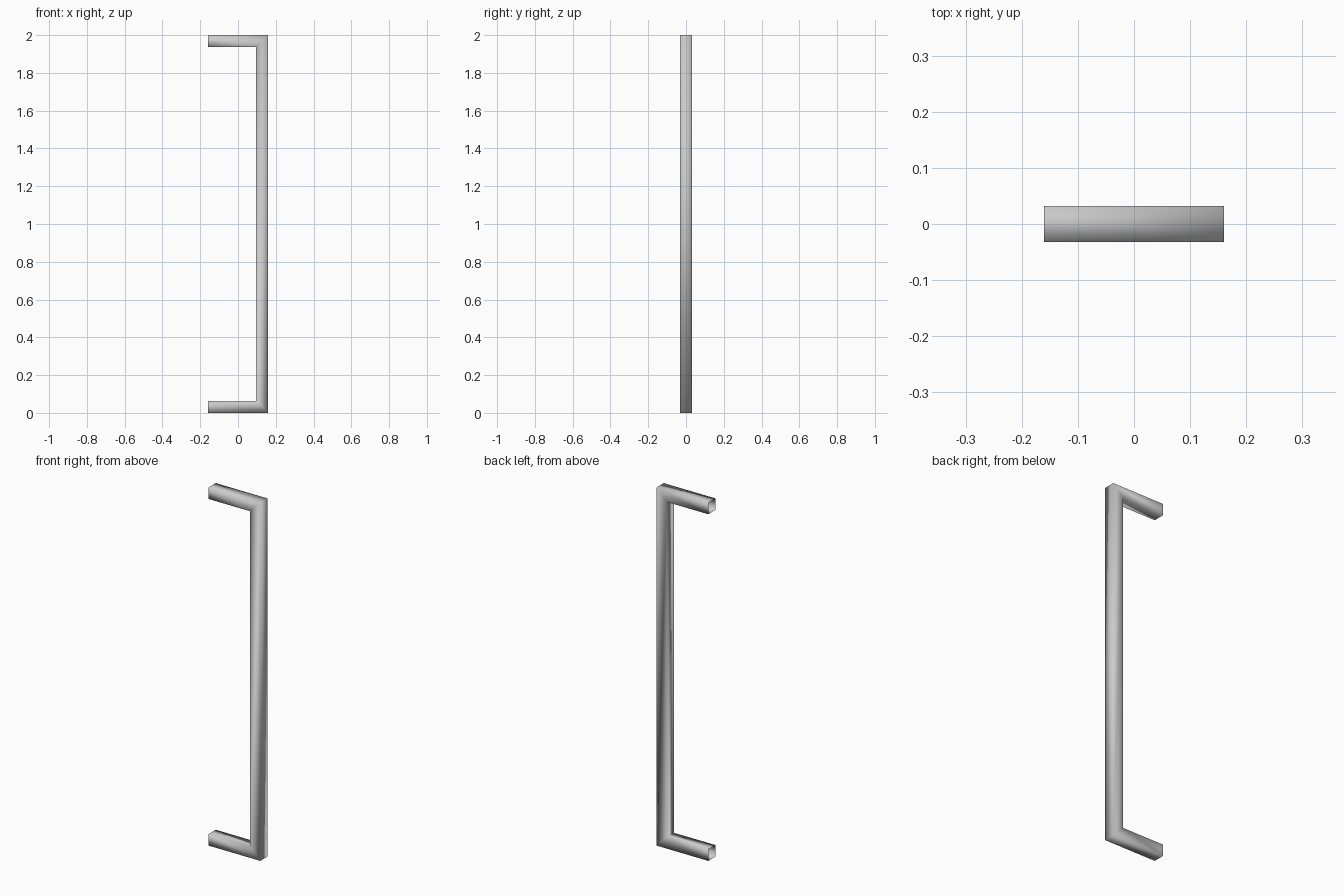
import bpy, bmesh

if "Cube" in bpy.data.objects:
    bpy.data.objects.remove(bpy.data.objects["Cube"])

W = 0.064            # bar thickness
H, X = 2.0, 0.16     # overall height, half depth

# Outer and inner outline of the mitred C-shaped path (x, z)
outer = [(-X, 0), (X, 0), (X, H), (-X, H)]
inner = [(-X, W), (X - W, W), (X - W, H - W), (-X, H - W)]

bm = bmesh.new()

# One square ring at each end and at each mitre
rings = []
for (ox, oz), (ix, iz) in zip(outer, inner):
    corners = [(ox, -W / 2, oz), (ox, W / 2, oz), (ix, W / 2, iz), (ix, -W / 2, iz)]
    rings.append([bm.verts.new(c) for c in corners])

# Tube walls between rings, mounting ends left open
for a, b in zip(rings, rings[1:]):
    for i in range(4):
        j = (i + 1) % 4
        bm.faces.new((a[i], a[j], b[j], b[i]))
bmesh.ops.recalc_face_normals(bm, faces=bm.faces)

mesh = bpy.data.meshes.new("pull_handle")
bm.to_mesh(mesh)
bm.free()

# Soft shading across the square tube
mesh.shade_smooth()
handle = bpy.data.objects.new("pull_handle", mesh)
bpy.context.collection.objects.link(handle)
